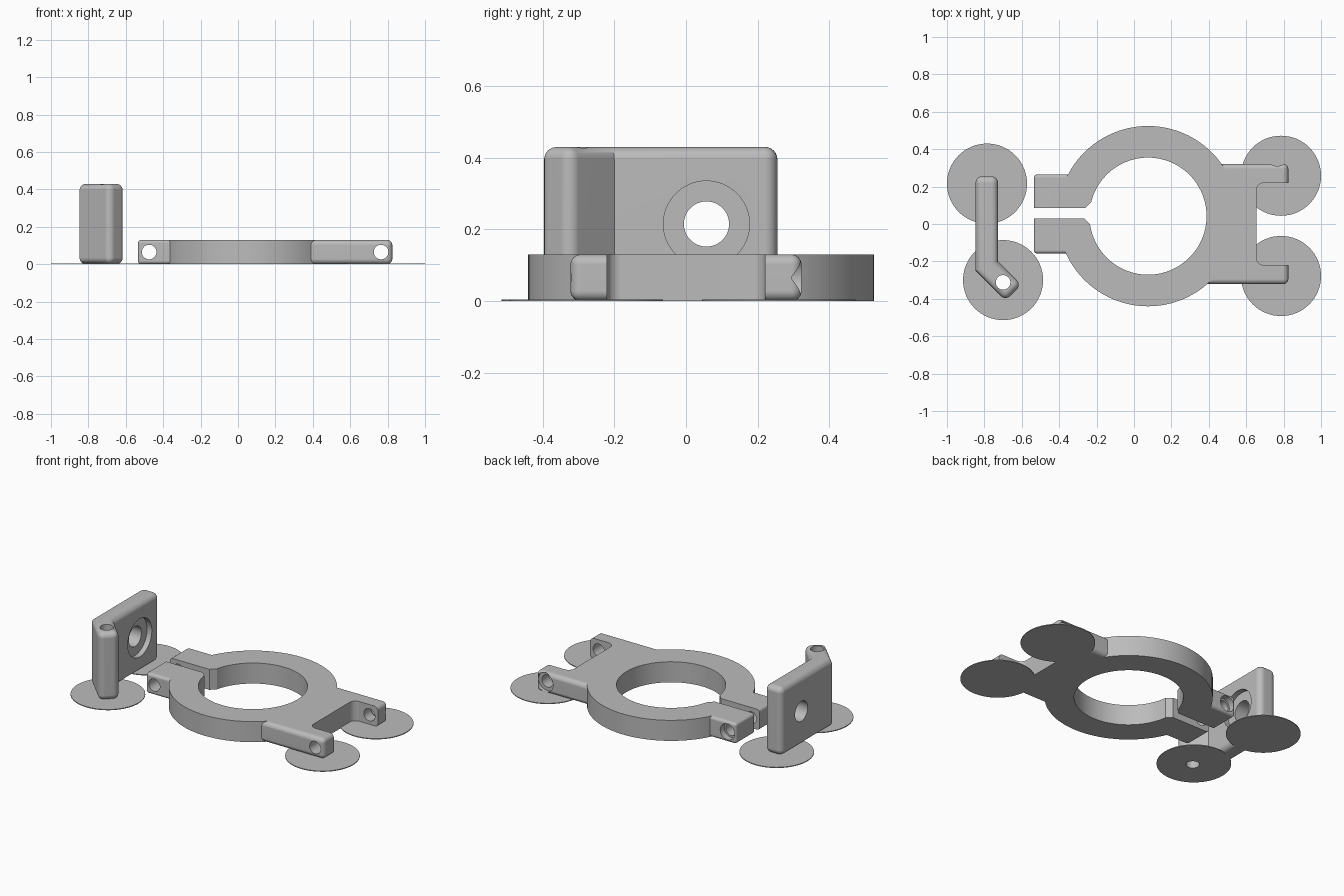
import bpy, bmesh, math
from mathutils import Matrix, Vector

if "Cube" in bpy.data.objects:
    bpy.data.objects.remove(bpy.data.objects["Cube"], do_unlink=True)

grey = bpy.data.materials.new("plain grey")
grey.use_nodes = True
GREY = (0.5, 0.5, 0.5, 1)
grey.diffuse_color = GREY
grey.node_tree.nodes["Principled BSDF"].inputs["Base Color"].default_value = GREY


def finish(bm, name):
    bmesh.ops.recalc_face_normals(bm, faces=bm.faces)
    mesh = bpy.data.meshes.new(name)
    bm.to_mesh(mesh)
    bm.free()
    mesh.materials.append(grey)
    ob = bpy.data.objects.new(name, mesh)
    bpy.context.collection.objects.link(ob)
    return ob


def prism(name, outline, z0, z1, radius=0, pick=None):
    """Extruded outline; edges chosen by pick are rounded."""
    bm = bmesh.new()
    face = bm.faces.new([bm.verts.new((x, y, z0)) for x, y in outline])
    out = bmesh.ops.extrude_face_region(bm, geom=[face])
    top = [v for v in out["geom"] if isinstance(v, bmesh.types.BMVert)]
    bmesh.ops.translate(bm, verts=top, vec=(0, 0, z1 - z0))
    bmesh.ops.recalc_face_normals(bm, faces=bm.faces)
    if radius:
        edges = [e for e in bm.edges if pick(e)]
        bmesh.ops.bevel(bm, geom=edges, offset=radius, segments=6,
                        profile=0.5, affect='EDGES')
    return finish(bm, name)


def box(name, x0, x1, y0, y1, z0, z1, radius=0, pick=None):
    return prism(name, [(x0, y0), (x1, y0), (x1, y1), (x0, y1)], z0, z1, radius, pick)


def rod(name, start, end, radius, sides=48):
    a, b = Vector(start), Vector(end)
    turn = (b - a).to_track_quat('Z', 'Y').to_matrix().to_4x4()
    bm = bmesh.new()
    bmesh.ops.create_cone(bm, cap_ends=True, segments=sides, radius1=radius,
                          radius2=radius, depth=(b - a).length,
                          matrix=Matrix.Translation((a + b) / 2) @ turn)
    return finish(bm, name)


def combine(ob, tool, operation):
    tool.hide_render = True
    mod = ob.modifiers.new("combine", 'BOOLEAN')
    mod.operation, mod.solver, mod.object = operation, 'EXACT', tool
    bpy.context.view_layer.update()
    graph = bpy.context.evaluated_depsgraph_get()
    mesh = bpy.data.meshes.new_from_object(ob.evaluated_get(graph))
    ob.modifiers.clear()
    ob.data = mesh
    bpy.data.objects.remove(tool, do_unlink=True)


def smooth(ob):
    bpy.ops.object.select_all(action='DESELECT')
    ob.select_set(True)
    bpy.context.view_layer.objects.active = ob
    bpy.ops.object.shade_smooth_by_angle(angle=math.radians(30))
    ob.modifiers.new("flat faces", 'WEIGHTED_NORMAL').keep_sharp = True


def outer_edges(end_x, side_y):
    """Edges on the free end or on the outer side of an arm."""
    def pick(e):
        mid = (e.verts[0].co + e.verts[1].co) / 2
        on_side = all(abs(v.co.y - side_y) < 1e-4 for v in e.verts)
        on_end = all(abs(v.co.x - end_x) < 1e-4 for v in e.verts)
        lengthwise = on_side and abs(mid.x - end_x) > 1e-4
        end_rim = on_end and abs(e.verts[0].co.z - e.verts[1].co.z) < 1e-4
        return lengthwise and e.calc_length() > 0.2 or end_rim or (on_side and on_end)
    return pick


# Clamp ring with ears and fork arms
H = 0.13
CX, CY = 0.075, 0.042
clamp = rod("clamp_ring", (CX, CY, 0), (CX, CY, H), 0.482, 96)
combine(clamp, box("ear", -0.535, 0, 0.05, 0.265, 0, H, 0.018,
                   outer_edges(-0.535, 0.265)), 'UNION')
combine(clamp, box("ear", -0.535, 0, -0.158, 0.06, 0, H, 0.018,
                   outer_edges(-0.535, -0.158)), 'UNION')
combine(clamp, box("fork_web", 0.2, 0.655, -0.24, 0.24, 0, H), 'UNION')
for s in (-1, 1):
    y0, y1 = sorted((s * 0.22, s * 0.322))
    combine(clamp, box("fork_arm", 0.2, 0.825, y0, y1, 0, H, 0.028,
                       outer_edges(0.825, s * 0.322)), 'UNION')
    # Small fillet in the fork corner
    arc = [(0.695 - 0.04 * math.sin(t), s * (0.18 + 0.04 * math.cos(t)))
           for t in [i * math.pi / 12 for i in range(7)]]
    fillet = prism("fork_fillet", [(0.695, s * 0.23), *arc, (0.645, s * 0.18),
                                   (0.645, s * 0.23)], 0, H)
    combine(clamp, fillet, 'UNION')

# Bore, split and bolt holes
combine(clamp, rod("bore", (CX, CY, -1), (CX, CY, 1), 0.313, 96), 'DIFFERENCE')
split = [(-0.6, 0.03), (-0.266, 0.03), (-0.2, -0.036), (-0.2, 0.145),
         (-0.26, 0.085), (-0.6, 0.085)]
combine(clamp, prism("split", split, -0.1, 0.3), 'DIFFERENCE')
for x, face, radius, depth in ((-0.475, 0.265, 0.05, 0.04), (0.765, 0.322, 0.06, 0.03)):
    combine(clamp, rod("bolt_hole", (x, -1, H / 2), (x, 1, H / 2), 0.039), 'DIFFERENCE')
    combine(clamp, rod("bolt_recess", (x, face - depth, H / 2), (x, 1, H / 2), radius),
            'DIFFERENCE')
smooth(clamp)

# Upright bent plate, rounded on every square corner
bent = [(-0.847, 0.255), (-0.847, -0.25), (-0.687, -0.41), (-0.602, -0.325),
        (-0.727, -0.2), (-0.727, 0.255)]
plate = prism("bent_plate", bent, 0, 0.43, 0.035,
              lambda e: e.calc_face_angle() > math.radians(60))
combine(plate, rod("plate_hole", (-1, 0.057, 0.215), (0, 0.057, 0.215), 0.063),
        'DIFFERENCE')
combine(plate, rod("plate_recess", (-0.76, 0.057, 0.215), (0, 0.057, 0.215), 0.12, 64),
        'DIFFERENCE')
PIN = (-0.70, -0.312)
combine(plate, rod("pin_hole", (*PIN, -1), (*PIN, 1), 0.039), 'DIFFERENCE')
smooth(plate)

# Thin round feet under the corners
for name, x, y in (("back_right_pad", -0.786, 0.216), ("front_right_pad", -0.7, -0.3),
                   ("back_left_pad", 0.786, 0.258), ("front_left_pad", 0.786, -0.278)):
    pad = rod(name, (x, y, 0), (x, y, 0.005), 0.214, 64)
    if name == "front_right_pad":
        combine(pad, rod("pin_hole", (*PIN, -1), (*PIN, 1), 0.039), 'DIFFERENCE')
    smooth(pad)
